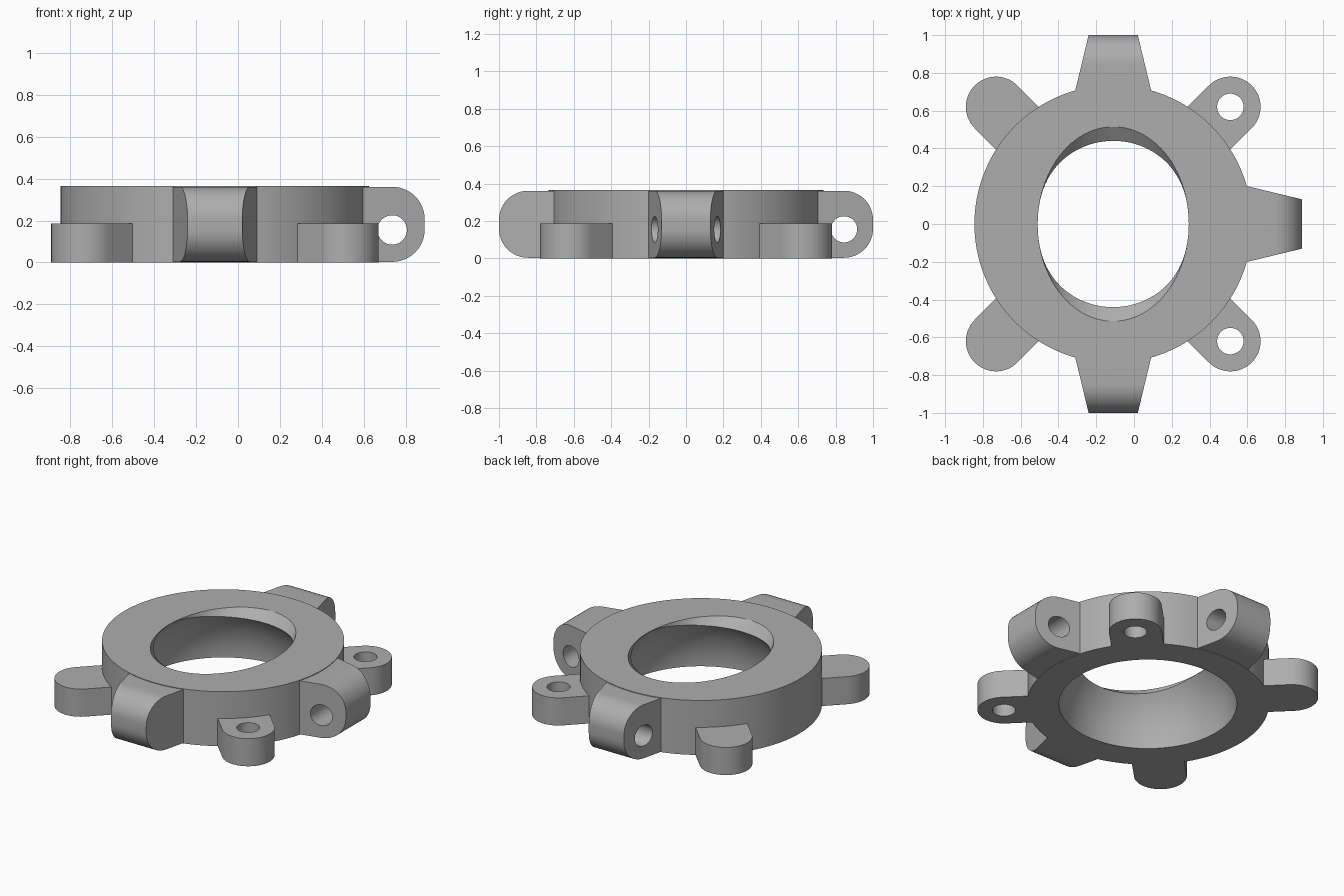
import bpy, bmesh, math
from mathutils import Matrix

if "Cube" in bpy.data.objects:
    bpy.data.objects.remove(bpy.data.objects["Cube"])

CX = -0.11            # ring centre on x
HEIGHT = 0.365
PIN_R = 0.07          # radius of every screw hole

grey = bpy.data.materials.new("plain_grey")
grey.use_nodes = True
COLOUR = (0.42, 0.42, 0.42, 1)
grey.diffuse_color = COLOUR
grey.node_tree.nodes["Principled BSDF"].inputs["Base Color"].default_value = COLOUR


def finish(bm, name, matrix=Matrix()):
    bm.transform(matrix)
    bmesh.ops.recalc_face_normals(bm, faces=bm.faces)
    mesh = bpy.data.meshes.new(name)
    bm.to_mesh(mesh)
    bm.free()
    mesh.materials.append(grey)
    obj = bpy.data.objects.new(name, mesh)
    bpy.context.collection.objects.link(obj)
    return obj


def cylinder(name, radius, depth, matrix, sides=48):
    bm = bmesh.new()
    bmesh.ops.create_cone(bm, cap_ends=True, segments=sides, radius1=radius,
                          radius2=radius, depth=depth)
    return finish(bm, name, matrix)


def prism(name, outline, half_width, matrix):
    """Extrude an (x, z) outline across y; half_width(x) sets the taper."""
    bm = bmesh.new()
    sides = [[bm.verts.new((x, s * half_width(x), z)) for x, z in outline] for s in (-1, 1)]
    for loop in sides:
        bm.faces.new(loop)
    a, b = sides
    for i in range(len(a)):
        j = (i + 1) % len(a)
        bm.faces.new((a[i], a[j], b[j], b[i]))
    return finish(bm, name, matrix)


def arc(cx, cy, r, start, end, steps=12):
    angles = [math.radians(start + (end - start) * i / steps) for i in range(steps + 1)]
    return [(cx + r * math.cos(a), cy + r * math.sin(a)) for a in angles]


def combine(target, tool, operation):
    mod = target.modifiers.new(tool.name, "BOOLEAN")
    mod.operation, mod.solver, mod.object = operation, "EXACT", tool
    bpy.context.view_layer.objects.active = target
    bpy.ops.object.modifier_apply(modifier=mod.name)
    bpy.data.objects.remove(tool)


def spin(degrees):
    return Matrix.Translation((CX, 0, 0)) @ Matrix.Rotation(math.radians(degrees), 4, "Z")


# Round body
body = cylinder("mounting_ring", 0.735, HEIGHT,
                Matrix.Translation((CX, 0, HEIGHT / 2)), 128)
holes = []

# Three tapered arms with rounded ends, each with a crosswise pin hole
LOW, TOP, ROUND = 0.003, 0.361, 0.155
arm_outline = ([(0.62, LOW)] + arc(1 - ROUND, LOW + ROUND, ROUND, -90, 0)
               + arc(1 - ROUND, TOP - ROUND, ROUND, 0, 90) + [(0.62, TOP)])
for angle in (-90, 0, 90):
    arm = prism("arm", arm_outline, lambda x: 0.2 - 0.24 * (x - 0.71), spin(angle))
    combine(body, arm, "UNION")
    holes.append(cylinder("pin_hole", PIN_R, 0.7, spin(angle)
                 @ Matrix.Translation((0.845, 0, 0.155)) @ Matrix.Rotation(math.pi / 2, 4, "X")))

# Four low screw tabs on the diagonals
TAB_H, TAB_R, TAB_D = 0.185, 0.16, 0.877
tab_outline = [(0.64, -TAB_R)] + arc(TAB_D, 0, TAB_R, -90, 90, 32) + [(0.64, TAB_R)]
lay_flat = Matrix.Translation((0, 0, TAB_H / 2)) @ Matrix.Rotation(-math.pi / 2, 4, "X")
for angle in (45, 135, 225, 315):
    tab = prism("tab", tab_outline, lambda x: TAB_H / 2, spin(angle) @ lay_flat)
    combine(body, tab, "UNION")
    holes.append(cylinder("screw_hole", PIN_R, 0.8,
                          spin(angle) @ Matrix.Translation((TAB_D, 0, 0))))

# Spherical socket opening downwards
bm = bmesh.new()
bmesh.ops.create_uvsphere(bm, u_segments=96, v_segments=48, radius=0.54)
holes.append(finish(bm, "socket", Matrix.Translation((CX, 0, 0.001))))

# Oval flare that widens the top opening front and back
bm = bmesh.new()
levels = [(0.27, 0.378), (0.42, 0.594)]
rings = [[bm.verts.new((0.4 * math.cos(t), b * math.sin(t), z))
          for t in (math.tau * i / 96 for i in range(96))] for z, b in levels]
for loop in rings:
    bm.faces.new(loop)
for i in range(96):
    j = (i + 1) % 96
    bm.faces.new((rings[0][i], rings[0][j], rings[1][j], rings[1][i]))
holes.append(finish(bm, "oval_flare", Matrix.Translation((CX, 0, 0))))

for hole in holes:
    combine(body, hole, "DIFFERENCE")

# One material slot, smooth curves with crisp edges
body.data.materials.clear()
body.data.materials.append(grey)
for poly in body.data.polygons:
    poly.material_index = 0
bpy.ops.object.select_all(action="DESELECT")
body.select_set(True)
bpy.context.view_layer.objects.active = body
bpy.ops.object.shade_smooth_by_angle(angle=math.radians(30))
